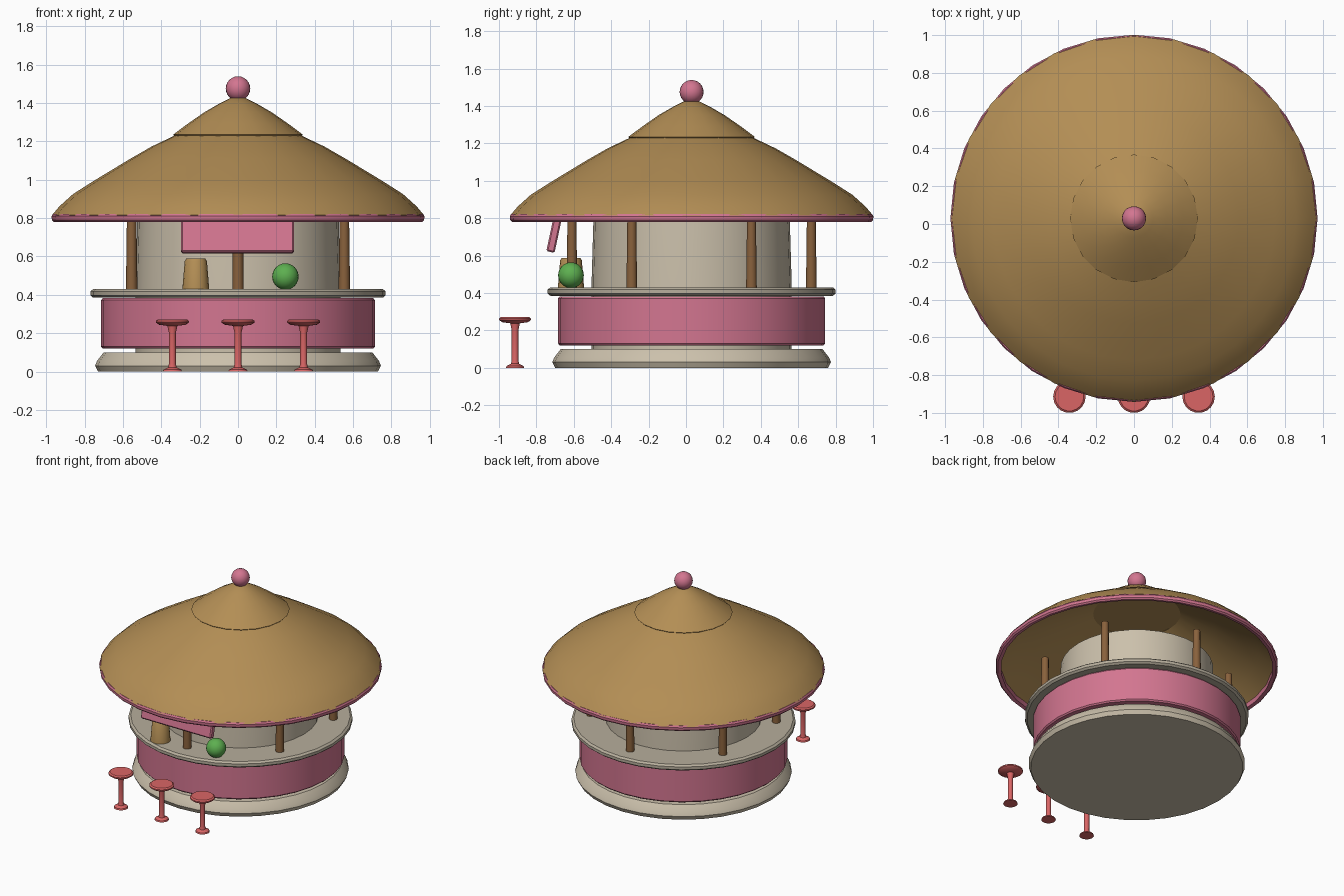
import bpy, bmesh, math
from mathutils import Matrix

if "Cube" in bpy.data.objects:
    bpy.data.objects.remove(bpy.data.objects["Cube"])

CY = 0.03  # y of the round hut's axis


def mat(name, rgb):
    m = bpy.data.materials.new(name)
    m.diffuse_color = (*rgb, 1)
    m.use_nodes = True
    m.node_tree.nodes["Principled BSDF"].inputs["Base Color"].default_value = m.diffuse_color
    return m


THATCH = mat("thatch tan", (0.45, 0.27, 0.09))
PINK = mat("pink", (0.65, 0.18, 0.28))
CREAM = mat("cream", (0.60, 0.53, 0.41))
STONE = mat("counter stone", (0.47, 0.42, 0.33))
WOOD = mat("brown wood", (0.25, 0.12, 0.045))
RED = mat("stool red", (0.70, 0.13, 0.13))
GREEN = mat("green", (0.11, 0.43, 0.08))


def finish(bm, name, material, angle=35):
    bmesh.ops.remove_doubles(bm, verts=bm.verts, dist=1e-5)
    bmesh.ops.recalc_face_normals(bm, faces=bm.faces)
    me = bpy.data.meshes.new(name)
    bm.to_mesh(me)
    bm.free()
    me.materials.append(material)
    me.shade_smooth()
    me.set_sharp_from_angle(angle=math.radians(angle))
    ob = bpy.data.objects.new(name, me)
    bpy.context.collection.objects.link(ob)
    return ob


def lathe(name, profile, material, x=0, y=CY, sides=32, ring=False, angle=35):
    """Turn (radius, z) points around a vertical axis; ring closes the profile."""
    bm = bmesh.new()
    pts = list(profile)
    loops = []
    for i in range(sides):
        a = 2 * math.pi * i / sides
        loops.append([bm.verts.new((x + r * math.cos(a), y + r * math.sin(a), z))
                      for r, z in pts])
    n = len(pts)
    for i in range(sides):
        p, q = loops[i], loops[(i + 1) % sides]
        for j in range(n if ring else n - 1):
            k = (j + 1) % n
            quad = [p[j], q[j], q[k], p[k]]
            if pts[j][0] == 0:
                quad = [p[j], q[k], p[k]]
            elif pts[k][0] == 0:
                quad = [p[j], q[j], p[k]]
            bm.faces.new(quad)
    return finish(bm, name, material, angle)


def ball(name, r, loc, material):
    bm = bmesh.new()
    bmesh.ops.create_uvsphere(bm, u_segments=20, v_segments=12, radius=r,
                              matrix=Matrix.Translation(loc))
    return finish(bm, name, material)


# Base and inner wall
lathe("base", [(0, 0), (0.73, 0), (0.745, 0.03), (0.735, 0.055), (0.70, 0.10), (0, 0.10)], CREAM)
lathe("inner_wall", [(0, 0.09), (0.535, 0.09), (0.535, 0.45), (0.525, 0.79), (0, 0.79)], CREAM)

# Counter front and counter top
lathe("counter_front", [(0.60, 0.12), (0.705, 0.12), (0.714, 0.13), (0.714, 0.372),
                        (0.705, 0.382), (0.60, 0.382)], PINK, ring=True)
lathe("counter_top", [(0.50, 0.385), (0.755, 0.385), (0.77, 0.397), (0.77, 0.418),
                      (0.755, 0.43), (0.50, 0.43)], STONE, ring=True)

# Six posts under the eaves
for i in range(6):
    a = math.radians(60 * i - 90)
    lathe(f"post_{i + 1}", [(0, 0.42), (0.03, 0.42), (0.025, 0.80), (0, 0.80)], WOOD,
          x=0.64 * math.cos(a), y=CY + 0.64 * math.sin(a), sides=10, angle=50)

# Roof shell, cap, eave trim and finial
lathe("roof", [(0.97, 0.815), (0.93, 0.862), (0.86, 0.925), (0.75, 0.995), (0.56, 1.11),
               (0.45, 1.173), (0.32, 1.235), (0.30, 1.215), (0.54, 1.095), (0.72, 0.985),
               (0.84, 0.91), (0.95, 0.81)], THATCH, sides=28, ring=True)
lathe("eave_trim", [(0.935, 0.785), (0.96, 0.78), (0.97, 0.79), (0.972, 0.81),
                    (0.965, 0.822), (0.935, 0.822)], PINK, sides=32, ring=True)
lathe("roof_cap", [(0, 1.22), (0.325, 1.22), (0.338, 1.235), (0.26, 1.293), (0.175, 1.352),
                   (0.10, 1.395), (0.04, 1.425), (0, 1.43)], THATCH, sides=20)
ball("finial", 0.064, (0, CY, 1.475), PINK)

# Tilted sign board hanging at the front
bm = bmesh.new()
bmesh.ops.create_cube(bm, size=1)
bmesh.ops.scale(bm, vec=(0.59, 0.045, 0.21), verts=bm.verts)
bmesh.ops.bevel(bm, geom=bm.edges[:], offset=0.008, segments=1, affect='EDGES')
bmesh.ops.transform(bm, verts=bm.verts, matrix=Matrix.Translation((-0.003, -0.703, 0.722))
                    @ Matrix.Rotation(math.radians(-12), 4, 'X'))
finish(bm, "sign_board", PINK, 30)

# Cup and green fruit on the counter
lathe("cup", [(0, 0.43), (0.07, 0.43), (0.058, 0.575), (0.05, 0.588), (0, 0.588)], THATCH,
      x=-0.22, y=-0.615, sides=16)
ball("fruit", 0.069, (0.247, -0.615, 0.495), GREEN)

# Three bar stools
STOOL = [(0, 0), (0.05, 0), (0.046, 0.01), (0.022, 0.022), (0.018, 0.04), (0.018, 0.20),
         (0.026, 0.238), (0.07, 0.244), (0.086, 0.255), (0.086, 0.264), (0.076, 0.272), (0, 0.272)]
for i, x in enumerate((-0.342, 0, 0.342)):
    lathe(f"stool_{i + 1}", STOOL, RED, x=x, y=-0.914, sides=18)
